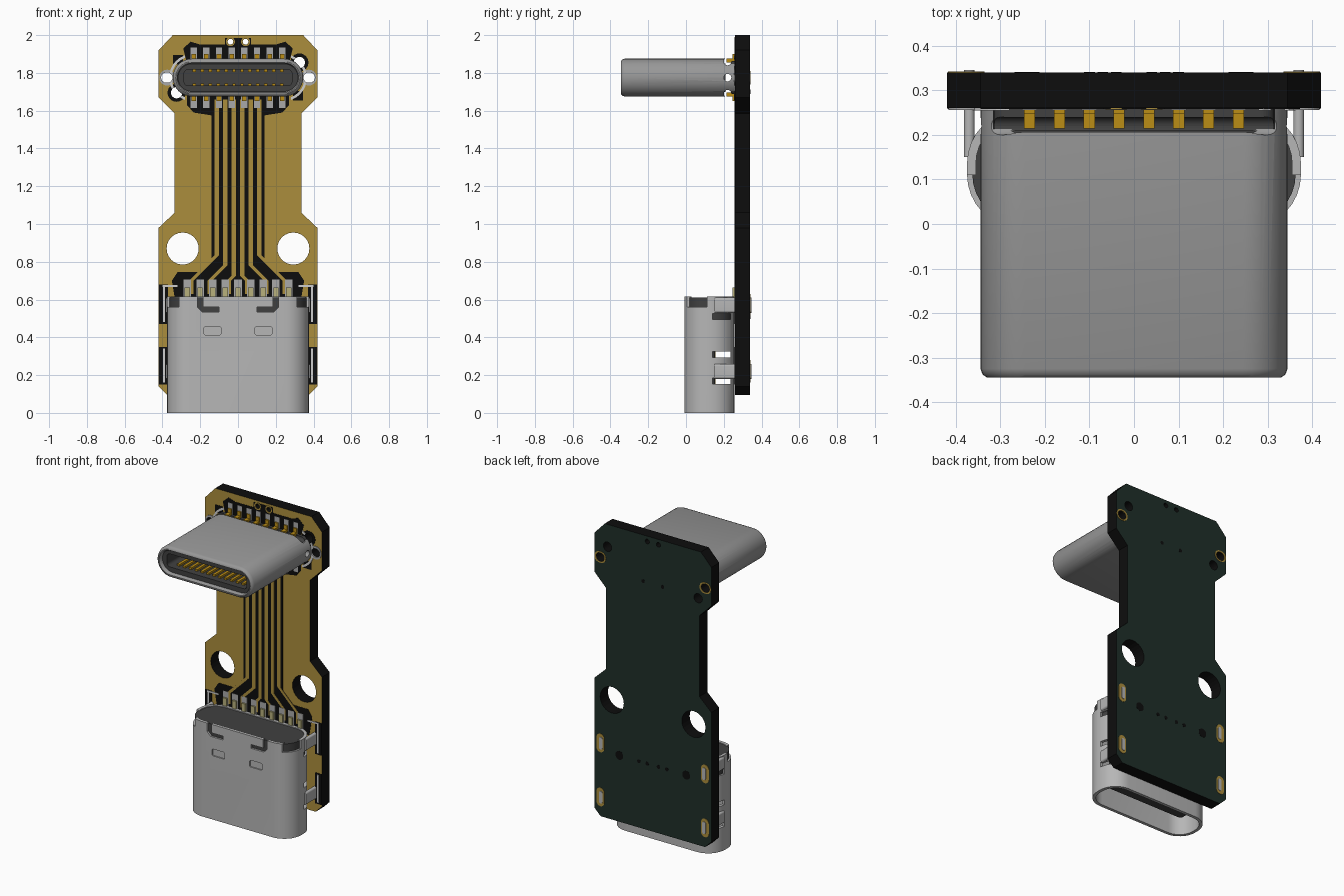
import bpy, bmesh, math

if "Cube" in bpy.data.objects:
    bpy.data.objects.remove(bpy.data.objects["Cube"])


def material(name, r, g, b):
    m = bpy.data.materials.new(name)
    m.use_nodes = True
    m.diffuse_color = (r, g, b, 1)
    m.node_tree.nodes["Principled BSDF"].inputs["Base Color"].default_value = (r, g, b, 1)
    return m


BLACK = material("board black", .004, .004, .004)
GREEN = material("mask green", .014, .028, .022)
GOLD = material("copper gold", .41, .27, .045)
LIGHT = material("light steel", .47, .47, .47)
STEEL = material("plug steel", .31, .31, .31)
DARK = material("dark plastic", .052, .052, .052)
CONTACT = material("contact gold", .5, .27, .008)
CREAM = material("pale brass", .48, .44, .2)
PAD = material("solder silver", .4, .4, .4)
SILK = material("silk white", .62, .62, .62)

AXES = {"x": lambda u, v, d: (d, u, v),
        "y": lambda u, v, d: (u, d, v),
        "z": lambda u, v, d: (u, v, d)}
FRONT, BACK = .26, .34      # board surfaces
PLUG_Z = 1.775              # plug centre height
SIDES = (-1, 1)


def rounded(cx, cy, hw, hh, r, n=8):
    """Rounded rectangle outline; a full radius gives a capsule or circle."""
    pts = []
    for q, (sx, sy) in enumerate(((1, 1), (-1, 1), (-1, -1), (1, -1))):
        for i in range(n + 1):
            a = (q + i / n) * math.pi / 2
            pts.append((cx + sx * (hw - r) + r * math.cos(a),
                        cy + sy * (hh - r) + r * math.sin(a)))
    return pts


def circle(cx, cy, r):
    return rounded(cx, cy, r, r, r, 6)


def rect(x0, x1, y0, y1):
    return [(x0, y0), (x1, y0), (x1, y1), (x0, y1)]


def mirrored(half):
    """Complete an outline from its +x half."""
    return half + [(-x, y) for x, y in reversed(half)]


def finish(name, bm, mat, smooth=False):
    bmesh.ops.remove_doubles(bm, verts=bm.verts, dist=1e-5)
    bmesh.ops.recalc_face_normals(bm, faces=bm.faces)
    me = bpy.data.meshes.new(name)
    bm.to_mesh(me)
    bm.free()
    ob = bpy.data.objects.new(name, me)
    bpy.context.collection.objects.link(ob)
    if mat:
        me.materials.append(mat)
    if smooth:
        shade(ob)
    return ob


def shade(ob):
    bpy.ops.object.select_all(action="DESELECT")
    ob.select_set(True)
    bpy.context.view_layer.objects.active = ob
    bpy.ops.object.shade_smooth_by_angle(angle=math.radians(35))


def loft(name, rings, axis, mat=None, caps=True, smooth=False, bm=None):
    """Skin a list of (outline, depth) rings; without caps it closes on itself."""
    own = bm is None
    bm = bm or bmesh.new()
    vs = [[bm.verts.new(AXES[axis](u, v, d)) for u, v in pts] for pts, d in rings]
    pairs = list(zip(vs, vs[1:])) + ([] if caps else [(vs[-1], vs[0])])
    for a, b in pairs:
        for i in range(len(a)):
            j = (i + 1) % len(a)
            bm.faces.new((a[i], a[j], b[j], b[i]))
    if caps:
        bm.faces.new(vs[0])
        bm.faces.new(vs[-1])
    return finish(name, bm, mat, smooth) if own else None


def prisms(name, items, axis, mat=None, smooth=False):
    """One object made of (outline, start, end) extrusions."""
    bm = bmesh.new()
    for pts, a, b in items:
        loft(name, [(pts, a), (pts, b)], axis, bm=bm)
    return finish(name, bm, mat, smooth)


def plates(name, outlines, mat, out, base=FRONT, cut=None):
    """Thin layers on a board face, standing out by the given amount."""
    s = -1 if base == FRONT else 1
    ob = prisms(name, [(p, base - s * .002, base + s * out) for p in outlines], "y", mat)
    return subtract(ob, cut) if cut else ob


def subtract(ob, *cutters):
    for c in cutters:
        c.hide_render = True
        mod = ob.modifiers.new("cut", "BOOLEAN")
        mod.object, mod.operation, mod.solver = c, "DIFFERENCE", "EXACT"
    bpy.context.view_layer.update()
    me = bpy.data.meshes.new_from_object(ob.evaluated_get(bpy.context.evaluated_depsgraph_get()))
    ob.modifiers.clear()
    ob.data = me
    return ob


# Board with mounting holes, slots and alignment holes
outline = mirrored([(.345, 2), (.42, 1.92), (.42, 1.67), (.335, 1.585), (.335, 1.06),
                    (.42, .98), (.42, .14), (.375, .095)])
hole_shapes = [circle(s * .293, .87, .085) for s in SIDES]
hole_shapes += [rounded(s * .377, PLUG_Z, .03, .027, .027) for s in SIDES]
hole_shapes += [circle(s * .325, PLUG_Z + s * .08, .03) for s in SIDES]
hole_shapes += [circle(s * .04, 1.965, .015) for s in SIDES]
holes = prisms("hole_cutter", [(p, .2, .4) for p in hole_shapes], "y")
board = prisms("board", [(outline, FRONT, BACK)], "y", BLACK)
subtract(board, holes)
board.data.materials.append(GOLD)
board.data.materials.append(GREEN)
for f in board.data.polygons:
    f.material_index = 1 if f.normal.y < -.9 else 2 if f.normal.y > .9 else 0

# Bare black gaps in the front copper
gaps = [mirrored([(.27, 1.70), (.27, 1.63), (.235, 1.59), (.14, 1.575), (.14, .82),
                  (.215, .745), (.32, .745), (.35, .70), (.33, .58)]),
        mirrored([(.07, 1.985), (.07, 1.95), (.2, 1.95), (.25, 1.965), (.29, 1.93), (.27, 1.85)])]
for s in SIDES:
    gaps += [rect(s * .37, s * .419, .47, .68), rect(s * .37, s * .419, .15, .35),
             circle(s * .325, PLUG_Z + s * .08, .048),
             rect(s * .29, s * .345, PLUG_Z - s * .12, PLUG_Z - s * .07)]
plates("copper_gaps", gaps, BLACK, .002, cut=holes)

# Signal traces fanning out toward the receptacle
traces = []
for i in range(6):
    x = (i - 2.5) * .045
    bend = .70 + 1.2 * abs(x)
    path = [(x, 1.66), (x, bend), (x * 2.2, .70), (x * 2.2, .63)]
    traces.append([(u - .012, v) for u, v in path] + [(u + .012, v) for u, v in reversed(path)])
plates("signal_traces", traces, GOLD, .003)

# Solder pads and rings
plug_x = [(i - 3.5) * .067 for i in range(8)]
port_x = [(i - 4) * .067 for i in range(9)]
pads = [rect(x - .02, x + .02, .6, .705) for x in port_x]
for s in SIDES:
    pads += [rect(x - .017, x + .017, PLUG_Z + s * .08, PLUG_Z + s * .16) for x in plug_x]
    pads.append(rounded(s * .375, PLUG_Z, .042, .042, .042))
plates("solder_pads", pads, PAD, .004, cut=holes)
plates("test_rings", [circle(s * .04, 1.965, .024) for s in SIDES], GOLD, .003, cut=holes)
back_rings = [rounded(s * .375, z, .028, .06, .028) for s in SIDES for z in (.57, .22)]
back_rings += [rounded(s * .377, PLUG_Z, .041, .036, .036) for s in SIDES]
plates("back_rings", back_rings, GOLD, .002, BACK, holes)
vias = [circle(s * .24, .525, .028) for s in SIDES]
vias += [circle(s * x, z, .012) for s in SIDES for x, z in ((.1, .525), (.04, .525), (.07, 1.7))]
plates("back_vias", vias, BLACK, .001, BACK)

# Printed outline marks
marks = []
for s in SIDES:
    marks += [rect(s * .32, s * .4, .667, .677), rect(s * .387, s * .397, .48, .677),
              rect(s * .387, s * .397, .16, .34)]
plates("printed_marks", marks, SILK, .004)
middle = prisms("middle_cutter", [(rect(-.28, .28, 1.5, 2), .2, .4)], "y")
ring = loft("printed_arcs", [(rounded(0, PLUG_Z, w, h, h), y) for w, h, y in (
    (.365, .125, .262), (.365, .125, .255), (.352, .112, .255), (.352, .112, .262))],
    "y", SILK, caps=False)
subtract(ring, middle, holes)


# Plug shell with a rounded nose, side walls reaching the board
def plug_ring(inset, y):
    return rounded(0, PLUG_Z, .345 - inset, .1 - inset, .1 - inset), y


shell = loft("plug_shell", [plug_ring(i, y) for i, y in (
    (0, FRONT), (0, -.325), (.005, -.338), (.015, -.345), (.021, -.345),
    (.027, -.335), (.027, FRONT))], "y", STEEL, caps=False)
rear = prisms("rear_cutter", [(rect(-.315, .315, 1.6, 1.95), .213, .3)], "y")
vents = prisms("vent_cutter", [(circle(.22, PLUG_Z + k * .085, .02), -.5, .5) for k in (-1, 0, 1)], "x")
subtract(shell, rear, vents)
shade(shell)

# Plug insulator with a deep slot, contacts on both slot walls, rear legs
loft("plug_insert", [plug_ring(.025, .21), plug_ring(.025, -.32),
                     (rounded(0, PLUG_Z, .285, .042, .02), -.32),
                     (rounded(0, PLUG_Z, .285, .042, .02), .05)], "y", DARK, smooth=True)
base = prisms("plug_base", [(rounded(0, PLUG_Z, .315, .088, .03), .205, FRONT)], "y", DARK)
subtract(base, vents)
contacts, legs = [], []
for s in SIDES:
    for i in range(12):
        x = (i - 5.5) * .042
        contacts.append((rect(x - .009, x + .009, PLUG_Z + s * .03, PLUG_Z + s * .044), -.28, .05))
    for x in plug_x:
        legs.append((rect(x - .0125, x + .0125, PLUG_Z + s * .08, PLUG_Z + s * .1), .215, FRONT))
        legs.append((rect(x - .0125, x + .0125, PLUG_Z + s * .1, PLUG_Z + s * .125), .247, FRONT))
prisms("plug_contacts", contacts, "y", CONTACT)
prisms("plug_legs", legs, "y", CONTACT)


# Receptacle shell with corner cuts, hooked slots, dimples and side slots
def port(inset):
    return rounded(0, .1235, .375 - inset, .1325 - inset, .12 - inset)


port_shell = loft("receptacle_shell", [(port(0), 0), (port(0), .615), (port(.02), .615),
                                       (port(.02), 0)], "z", LIGHT, caps=False)
front_cuts, corner_cuts = [], []
for s in SIDES:
    hook = [(.215, .63), (.215, .56), (.19, .535), (.1, .535), (.1, .56), (.185, .56), (.185, .63)]
    front_cuts.append(([(s * x, z) for x, z in hook], -.05, .05))
    front_cuts.append((rounded(s * .135, .435, .045, .022, .008, 3), -.05, -.001))
    corner_cuts.append((rect(s * .312, s * .4, -.05, .11), .56, .65))
side_cuts = [(rect(.14, .235, z - .016, z + .016), -.5, .5) for z in (.17, .31, .51)]
subtract(port_shell, prisms("front_cutter", front_cuts, "y"),
         prisms("corner_cutter", corner_cuts, "z"), prisms("side_cutter", side_cuts, "x"))
shade(port_shell)

# Receptacle insulator, tongue, contacts, solder legs and through-board tabs
prisms("receptacle_body", [(port(.012), .46, .61)], "z", DARK, True)
prisms("receptacle_tongue", [(rounded(0, .1235, .28, .03, .015), .07, .48)], "z", DARK, True)
prisms("tongue_contacts", [(rect(x - .011, x + .011, .092, .155), .1, .47) for x in port_x[1:-1]],
       "z", CONTACT)
prisms("receptacle_legs", [(rect(x - .014, x + .014, .6, .665), .245, FRONT) for x in port_x],
       "y", CREAM)
prisms("shell_tabs", [(rounded(s * .37, z, .012, .04, .012), .15, .346)
                      for s in SIDES for z in (.57, .22)], "y", LIGHT, True)

# Remove the cutting helpers
for ob in list(bpy.data.objects):
    if ob.name.endswith("_cutter"):
        bpy.data.objects.remove(ob)
